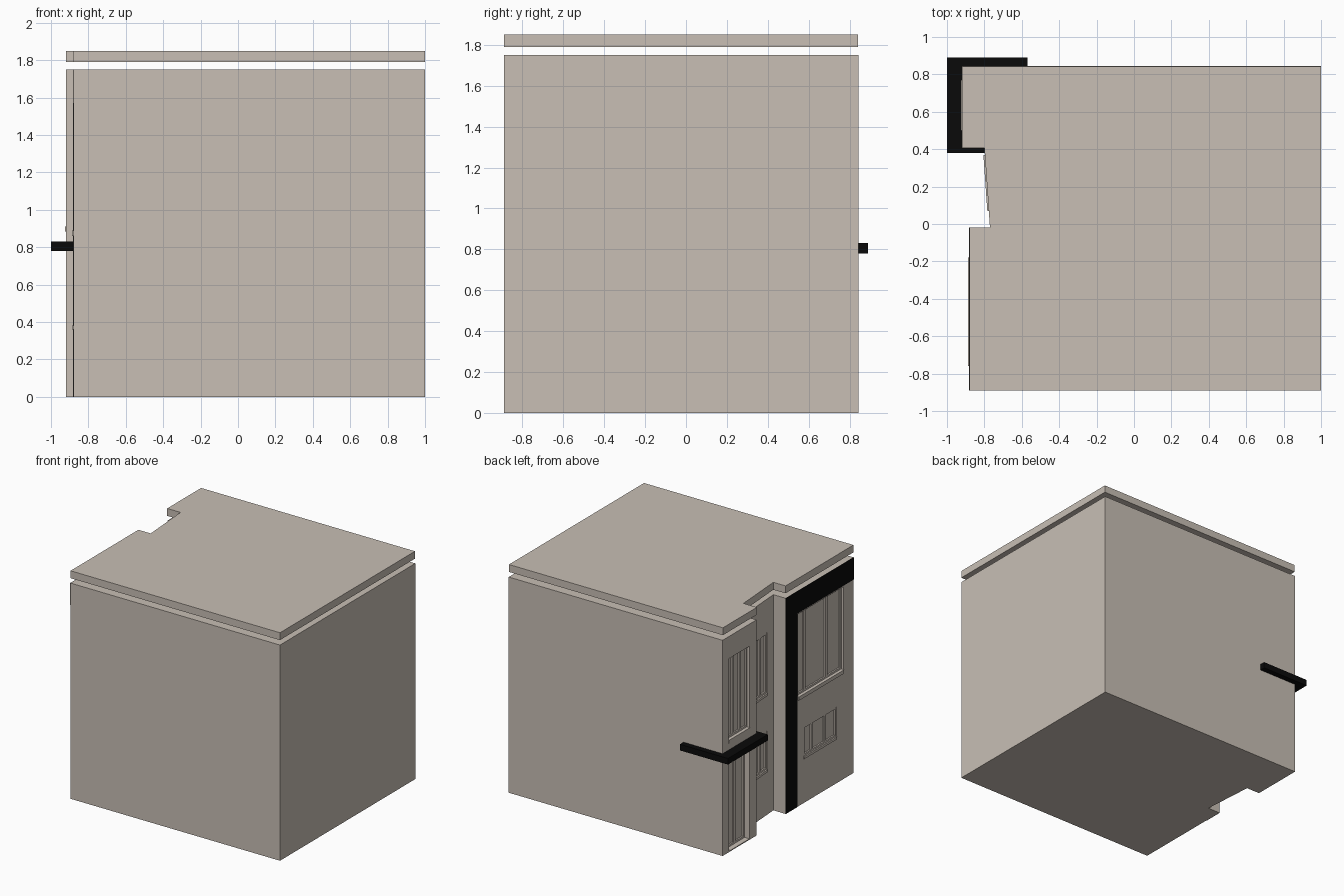
import bpy, bmesh, math
from mathutils import Matrix, Vector

if "Cube" in bpy.data.objects:
    bpy.data.objects.remove(bpy.data.objects["Cube"])


def material(name, rgb):
    m = bpy.data.materials.new(name)
    m.diffuse_color = (*rgb, 1)
    m.use_nodes = True
    m.node_tree.nodes["Principled BSDF"].inputs["Base Color"].default_value = m.diffuse_color
    return m


STONE = material("warm_stone", (0.58, 0.52, 0.46))
BLACK = material("black_trim", (0.003, 0.003, 0.003))


def finish(name, bm, mat):
    bmesh.ops.recalc_face_normals(bm, faces=bm.faces)
    me = bpy.data.meshes.new(name)
    bm.to_mesh(me)
    bm.free()
    me.materials.append(mat)
    ob = bpy.data.objects.new(name, me)
    bpy.context.collection.objects.link(ob)
    return ob


def boxes(name, spans, mat, xf=Matrix()):
    """One object from several (x0, x1, y0, y1, z0, z1) boxes."""
    bm = bmesh.new()
    for x0, x1, y0, y1, z0, z1 in spans:
        c = Vector(((x0 + x1) / 2, (y0 + y1) / 2, (z0 + z1) / 2))
        m = xf @ Matrix.Translation(c) @ Matrix.Diagonal((x1 - x0, y1 - y0, z1 - z0, 1))
        bmesh.ops.create_cube(bm, size=1, matrix=m)
    return finish(name, bm, mat)


def prism(name, pts, z0, z1, mat):
    bm = bmesh.new()
    f = bm.faces.new([bm.verts.new((x, y, z0)) for x, y in pts])
    r = bmesh.ops.extrude_face_region(bm, geom=[f])
    vs = [v for v in r["geom"] if isinstance(v, bmesh.types.BMVert)]
    bmesh.ops.translate(bm, verts=vs, vec=(0, 0, z1 - z0))
    return finish(name, bm, mat)


# Block and floating roof slab share one footprint
PLAN = [(1, -0.89), (1, 0.845), (-0.92, 0.845), (-0.92, 0.41), (-0.80, 0.41),
        (-0.77, -0.02), (-0.88, -0.02), (-0.88, -0.89)]
body = prism("building_block", PLAN, 0, 1.75, STONE)
prism("roof_slab", [(x, y - 0.004 if y > 0 else y) for x, y in PLAN], 1.79, 1.85, STONE)


def opening(name, wall, y0, y1, z0, z1, depth, bars, sill=0.0, rim=0.008, xf=Matrix()):
    """Cut a recess in the left wall, then add a frame, upright bars and a sill."""
    cut = boxes(name + "_cutter", [(wall - 0.05, wall + depth, y0, y1, z0, z1)], STONE, xf)
    cut.hide_render = True
    mod = body.modifiers.new(name, 'BOOLEAN')
    mod.operation = 'DIFFERENCE'
    mod.solver = 'EXACT'
    mod.object = cut
    bpy.context.view_layer.objects.active = body
    bpy.ops.object.modifier_apply(modifier=mod.name)
    bpy.data.objects.remove(cut)
    t = 0.015
    a, b = wall + depth - 0.012, wall + depth + 0.005
    parts = [(a, b, y0, y0 + t, z0, z1), (a, b, y1 - t, y1, z0, z1),
             (a, b, y0 + t, y1 - t, z1 - t, z1), (a, b, y0 + t, y1 - t, z0, z0 + t)]
    parts += [(a, b, y - 0.012, y + 0.012, z0 + t, z1 - t) for y in bars]
    if sill:
        parts.append((wall - rim, wall + 0.005, y0, y1, z0 - sill, z0))
    boxes(name + "_frame", parts, STONE, xf)


# Right-hand wing: large window above, small window below
opening("large_window", -0.88, -0.76, -0.18, 0.89, 1.56, 0.03, (-0.57, -0.29), 0.03)
opening("small_window", -0.88, -0.67, -0.25, 0.38, 0.62, 0.015, (-0.53, -0.36), 0.02)

# Corner wing: tall window above, entrance below
opening("tall_window", -0.92, 0.50, 0.77, 0.91, 1.57, 0.035, (0.59, 0.68), 0.025, 0.004)
opening("entrance", -0.92, 0.50, 0.76, 0.008, 0.76, 0.055, (0.63,))

# Slanted recess wall windows, turned about the inner corner
pivot = Vector((-0.77, -0.02, 0))
turn = (Matrix.Translation(pivot) @ Matrix.Rotation(math.atan2(0.03, 0.43), 4, 'Z')
        @ Matrix.Translation(-pivot))
for label, z0, z1 in (("upper", 0.99, 1.48), ("lower", 0.37, 0.68)):
    opening(label + "_recess_window", -0.77, 0.07, 0.37, z0, z1, 0.015, (0.17, 0.27), 0.02,
            xf=turn)

# Black painted frame on the right-hand wing
boxes("black_wall_frame", [(-0.883, -0.879, -0.17, -0.02, 0, 1.75),
                           (-0.883, -0.879, -0.89, -0.17, 1.57, 1.75)], BLACK)

# Canopy band wrapping the corner wing
prism("canopy_band", [(-0.57, 0.845), (-0.57, 0.89), (-1, 0.89), (-1, 0.38), (-0.80, 0.38),
                      (-0.80, 0.41), (-0.92, 0.41), (-0.92, 0.845)], 0.78, 0.83, BLACK)
